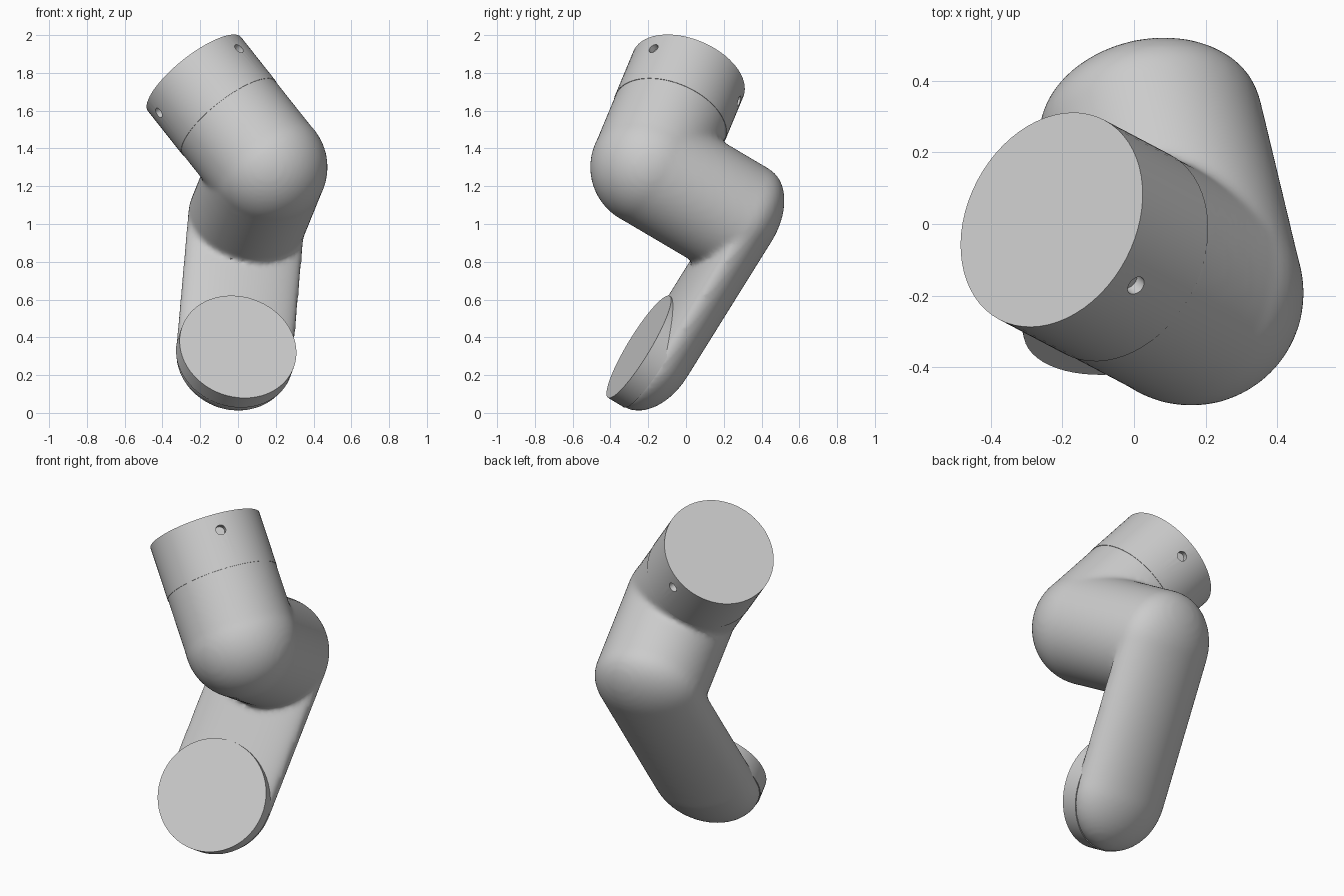
import bpy, bmesh, math
from mathutils import Vector, Matrix

cube = bpy.data.objects.get("Cube")
if cube:
    bpy.data.objects.remove(cube, do_unlink=True)

R = 0.315                                        # tube radius
face = Vector((0, -0.25, 0.35))                  # centre of lower flange
top = Vector((-0.23, 0.012, 1.793))              # centre of upper flange
up = Vector((-0.59, 0.31, 0.745)).normalized()   # upper tube axis
out = Vector((0.19, -0.84, 0.51)).normalized()   # lower flange normal
elbow = top - up * 0.66
low = face - out * 0.1
high = Vector((0.045, 0.283, 1.02))

grey = bpy.data.materials.new("light_grey")
grey.use_nodes = True
grey.diffuse_color = (0.6, 0.6, 0.6, 1)
grey.node_tree.nodes["Principled BSDF"].inputs["Base Color"].default_value = (0.6, 0.6, 0.6, 1)


def turn(axis):
    return axis.to_track_quat('Z', 'Y').to_matrix().to_4x4()


def tube(bm, a, b, r, segments=64):
    """Closed cylinder between two points."""
    m = Matrix.Translation((a + b) / 2) @ turn(b - a)
    bmesh.ops.create_cone(bm, cap_ends=True, segments=segments, radius1=r,
                          radius2=r, depth=(b - a).length, matrix=m)


def make(name, bm):
    me = bpy.data.meshes.new(name)
    bm.to_mesh(me)
    bm.free()
    me.materials.append(grey)
    ob = bpy.data.objects.new(name, me)
    bpy.context.scene.collection.objects.link(ob)
    return ob


def bake(ob):
    """Replace the mesh with its modified result."""
    bpy.context.view_layer.update()
    deps = bpy.context.evaluated_depsgraph_get()
    me = bpy.data.meshes.new_from_object(ob.evaluated_get(deps))
    ob.modifiers.clear()
    ob.data = me
    me.materials.clear()
    me.materials.append(grey)


def shade(ob):
    bpy.ops.object.select_all(action='DESELECT')
    ob.select_set(True)
    bpy.context.view_layer.objects.active = ob
    bpy.ops.object.shade_smooth_by_angle(angle=math.radians(40))


# Arm body: flattened forearm is the hull of two shallow domes
bm = bmesh.new()
for centre in (low, high):
    m = Matrix.Translation(centre) @ turn(out)
    ball = bmesh.ops.create_uvsphere(bm, u_segments=64, v_segments=32, radius=R - 0.002, matrix=m)
    for v in ball["verts"]:
        h = (v.co - centre).dot(out)
        v.co += out * h * ((0.093 if h > 0 else 0.2) / R - 1)
hull = bmesh.ops.convex_hull(bm, input=bm.verts[:])
junk = {g for k in ("geom_interior", "geom_unused") for g in hull[k]
        if isinstance(g, bmesh.types.BMVert)}
bmesh.ops.delete(bm, geom=list(junk), context='VERTS')

# Cross tube, round elbow and upper tube
tube(bm, high, elbow, R - 0.001)
bmesh.ops.create_uvsphere(bm, u_segments=64, v_segments=32, radius=R,
                          matrix=Matrix.Translation(elbow) @ turn(up))
tube(bm, elbow, top - up * 0.27, R - 0.002)
bmesh.ops.recalc_face_normals(bm, faces=bm.faces[:])
body = make("arm_body", bm)

# Fuse the body and soften its inner creases
fuse = body.modifiers.new("fuse", 'REMESH')
fuse.mode = 'VOXEL'
fuse.voxel_size = 0.016
soft = body.modifiers.new("soften", 'SMOOTH')
soft.factor = 0.5
soft.iterations = 8
bake(body)
shade(body)

# Lower flange collar
bm = bmesh.new()
tube(bm, low, face, R)
shade(make("lower_flange", bm))

# Upper end cap with three screw holes
bm = bmesh.new()
tube(bm, top - up * 0.31, top, R)
cap = make("upper_end_cap", bm)
bm = bmesh.new()
spoke = Vector((0.57, -0.49, 0.65))
spoke = (spoke - up * spoke.dot(up)).normalized()
for i in range(3):
    d = Matrix.Rotation(math.tau * i / 3, 3, up) @ spoke
    base = top - up * 0.095
    tube(bm, base + d * (R - 0.035), base + d * (R + 0.05), 0.028, 20)
drill = make("screw_hole_cutter", bm)
drill.hide_render = True
cut = cap.modifiers.new("screw_holes", 'BOOLEAN')
cut.operation = 'DIFFERENCE'
cut.solver = 'EXACT'
cut.object = drill
bake(cap)
bpy.data.objects.remove(drill, do_unlink=True)
shade(cap)
